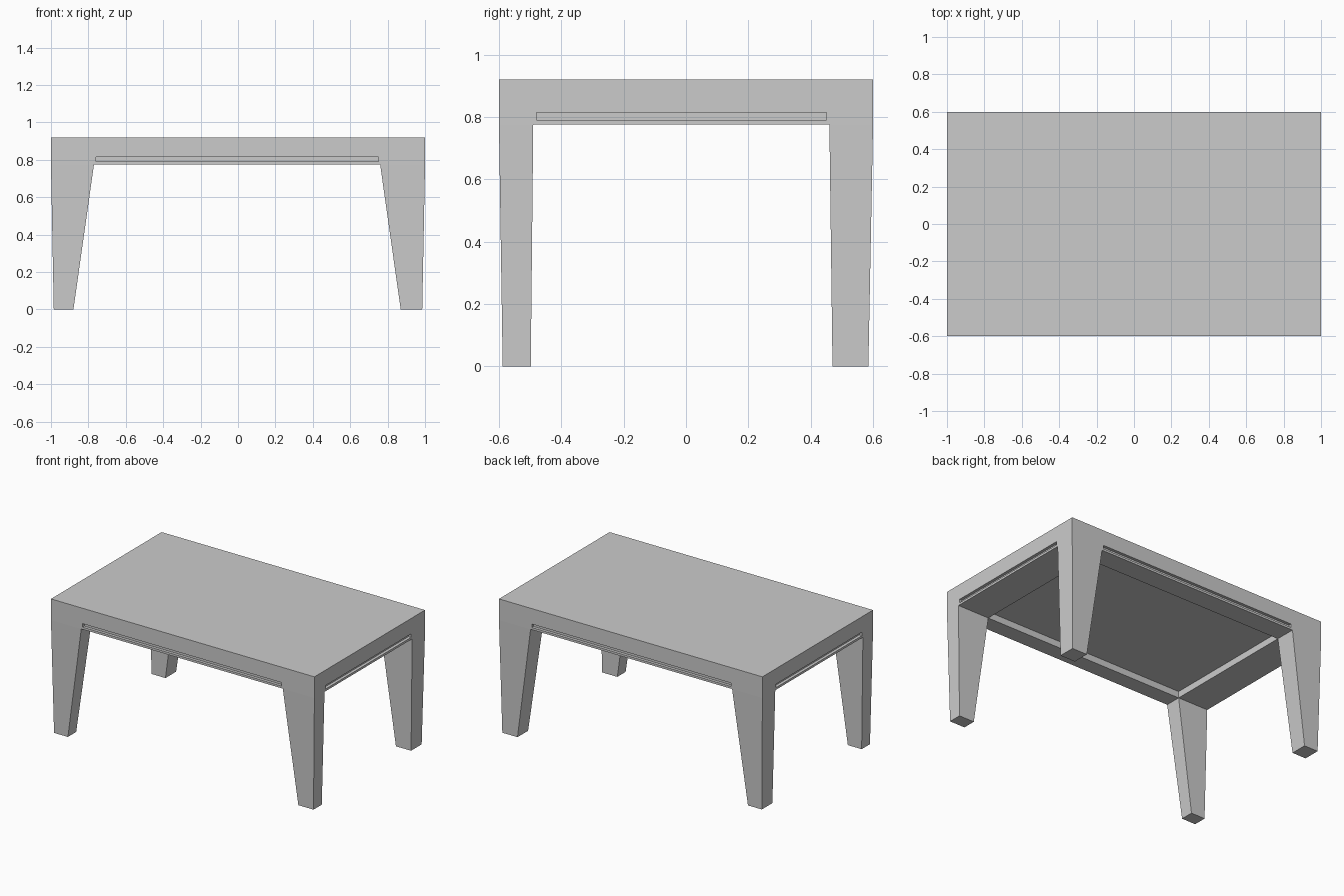
import bpy, bmesh

if "Cube" in bpy.data.objects:
    bpy.data.objects.remove(bpy.data.objects["Cube"])

TOP, BOTTOM, CEILING = 0.92, 0.775, 0.82
X_OUT, Y_OUT = 1.0, 0.6
X_IN = (-0.77, 0.76)      # inner edges of the legs and apron
Y_IN = (-0.49, 0.46)


def hexahedron(name, low, high, cap_top=True):
    """Six-sided solid between two rectangles: (x0, x1, y0, y1, z)."""
    bm = bmesh.new()
    rings = []
    for x0, x1, y0, y1, z in (low, high):
        rings.append([bm.verts.new(p) for p in
                      ((x0, y0, z), (x1, y0, z), (x1, y1, z), (x0, y1, z))])
    a, b = rings
    bm.faces.new(a[::-1])
    if cap_top:
        bm.faces.new(b)
    for i in range(4):
        j = (i + 1) % 4
        bm.faces.new((a[i], a[j], b[j], b[i]))
    mesh = bpy.data.meshes.new(name)
    bm.to_mesh(mesh)
    bm.free()
    obj = bpy.data.objects.new(name, mesh)
    bpy.context.collection.objects.link(obj)
    return obj


def box(name, x0, x1, y0, y1, z0, z1):
    return hexahedron(name, (x0, x1, y0, y1, z0), (x0, x1, y0, y1, z1))


def cut(target, *bounds):
    cutter = box("cutter", *bounds)
    mod = target.modifiers.new("cut", 'BOOLEAN')
    mod.operation, mod.solver, mod.object = 'DIFFERENCE', 'EXACT', cutter
    bpy.context.view_layer.objects.active = target
    bpy.ops.object.modifier_apply(modifier=mod.name)
    bpy.data.objects.remove(cutter)


# Tabletop with a broad apron around a shallow recess underneath
top = box("tabletop_and_apron", -X_OUT, X_OUT, -Y_OUT, Y_OUT, BOTTOM, TOP)
cut(top, *X_IN, *Y_IN, BOTTOM - 0.1, CEILING)

# Narrow groove along each side of the apron, between the legs
DEPTH = 0.02
gx, gy, gz = (-0.76, 0.75), (-0.48, 0.45), (0.79, 0.814)
for s in (-1, 1):
    ys = sorted((s * (Y_OUT - DEPTH), s * (Y_OUT + 0.1)))
    cut(top, *gx, *ys, *gz)
    xs = sorted((s * (X_OUT - DEPTH), s * (X_OUT + 0.1)))
    cut(top, *xs, *gy, *gz)

# Tapered legs, broad at the apron and narrow at the floor
x_spans = {"left": ((-0.985, -0.88), (-X_OUT, X_IN[0])),
           "right": ((0.87, 0.985), (X_IN[1], X_OUT))}
y_spans = {"front": ((-0.588, -0.498), (-Y_OUT, Y_IN[0])),
           "back": ((0.47, 0.585), (Y_IN[1], Y_OUT))}
for depth_name, (y_low, y_high) in y_spans.items():
    for side_name, (x_low, x_high) in x_spans.items():
        hexahedron(f"{depth_name}_{side_name}_leg",
                   (*x_low, *y_low, 0.0), (*x_high, *y_high, BOTTOM),
                   cap_top=False)
